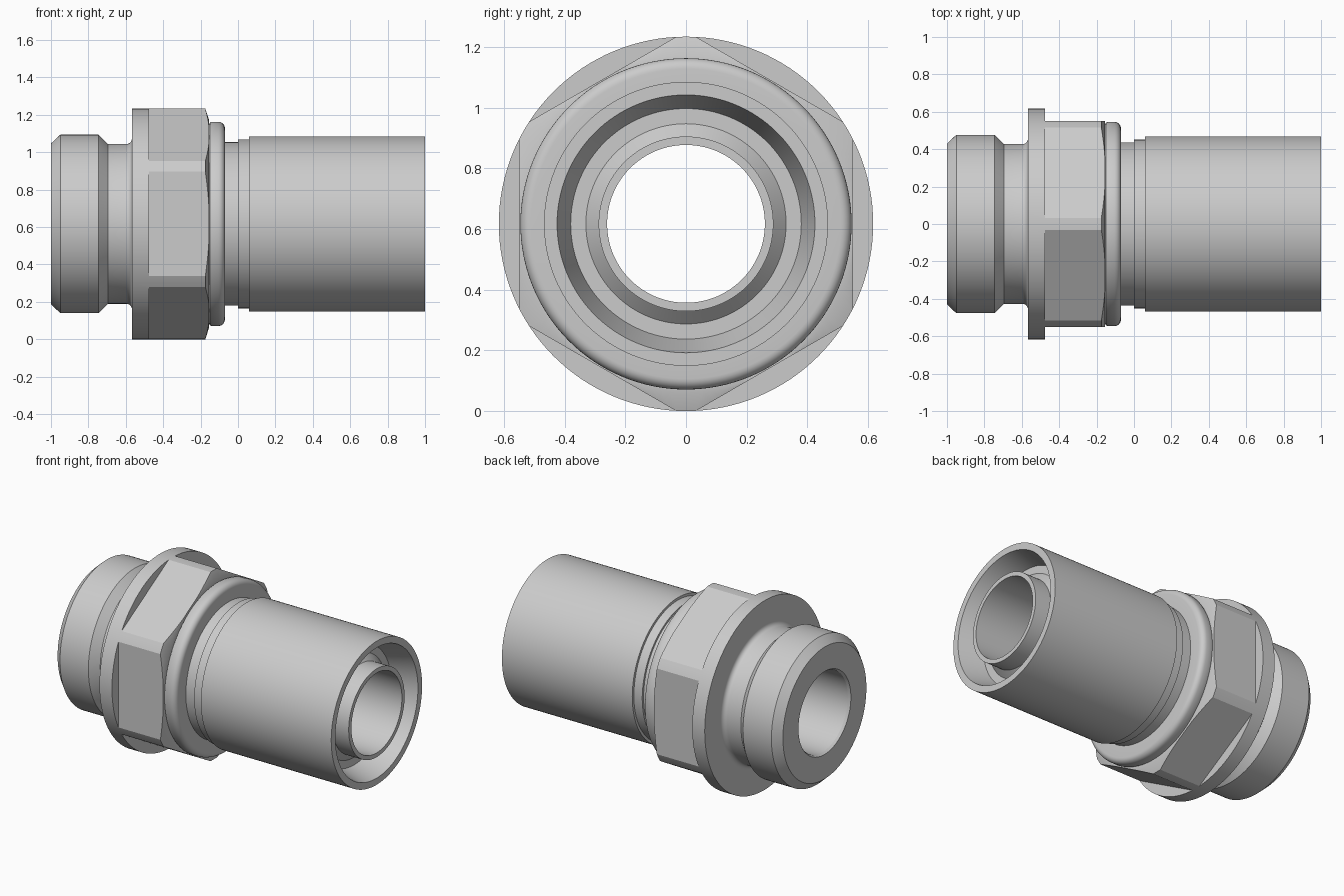
import bpy, bmesh, math

if "Cube" in bpy.data.objects:
    bpy.data.objects.remove(bpy.data.objects["Cube"])

AXIS_Z = 0.617


def ring_solid(name, sections, count, start=0.0, closed_smooth=True):
    """Sweep a closed (x, radius) profile around the x-direction axis."""
    bm = bmesh.new()
    rings = []
    for i in range(count):
        a = start + 2 * math.pi * i / count
        rings.append([bm.verts.new((x, r * math.cos(a), AXIS_Z + r * math.sin(a)))
                      for x, r in sections])
    n = len(sections)
    for i in range(count):
        a, b = rings[i], rings[(i + 1) % count]
        for j in range(n):
            k = (j + 1) % n
            bm.faces.new((a[j], a[k], b[k], b[j]))
    bmesh.ops.recalc_face_normals(bm, faces=bm.faces[:])
    me = bpy.data.meshes.new(name)
    bm.to_mesh(me)
    bm.free()
    ob = bpy.data.objects.new(name, me)
    bpy.context.collection.objects.link(ob)
    return ob


def arc(cx, cr, rad, a0, a1, steps):
    """Fillet points, angles in degrees from +x towards +radius."""
    pts = []
    for i in range(steps + 1):
        a = math.radians(a0 + (a1 - a0) * i / steps)
        pts.append((cx + rad * math.cos(a), cr + rad * math.sin(a)))
    return pts


# Chamfered connection end and neck
profile = [(-0.985, 0.26), (-1.0, 0.27), (-1.0, 0.43), (-0.95, 0.477),
           (-0.745, 0.477), (-0.695, 0.427)]
profile += arc(-0.597, 0.457, 0.03, -90, 0, 5)
# Flange and hexagon blank, with its end chamfer
profile += [(-0.567, 0.617), (-0.477, 0.617), (-0.175, 0.617), (-0.155, 0.556)]
# Rounded collar
profile += [(-0.155, 0.532), (-0.15, 0.542), (-0.14, 0.546)]
profile += arc(-0.105, 0.511, 0.035, 90, 0, 6)
# Stepped neck and outer tube
profile += [(-0.07, 0.437), (0.0, 0.437), (0.0, 0.451), (0.06, 0.451),
            (0.06, 0.468), (1.0, 0.468)]
# Tapered annular groove and inner nipple, back to the through bore
profile += [(1.0, 0.425), (0.84, 0.38), (0.84, 0.33), (0.882, 0.288),
            (1.0, 0.288), (1.0, 0.26)]
body = ring_solid("fitting_body", profile, 128)

# Hexagonal sleeve that trims the wrench flats
flat = 0.55 / math.cos(math.pi / 6)
cutter = ring_solid("hex_cutter", [(-0.477, flat), (-0.477, 0.9),
                                   (-0.1, 0.9), (-0.1, flat)], 6, math.pi / 2)
cutter.hide_render = True

mod = body.modifiers.new("wrench_flats", 'BOOLEAN')
mod.operation = 'DIFFERENCE'
mod.solver = 'EXACT'
mod.object = cutter
bpy.ops.object.select_all(action='DESELECT')
bpy.context.view_layer.objects.active = body
body.select_set(True)
bpy.ops.object.modifier_apply(modifier=mod.name)
bpy.data.objects.remove(cutter, do_unlink=True)
bpy.ops.object.shade_smooth_by_angle(angle=math.radians(25))
